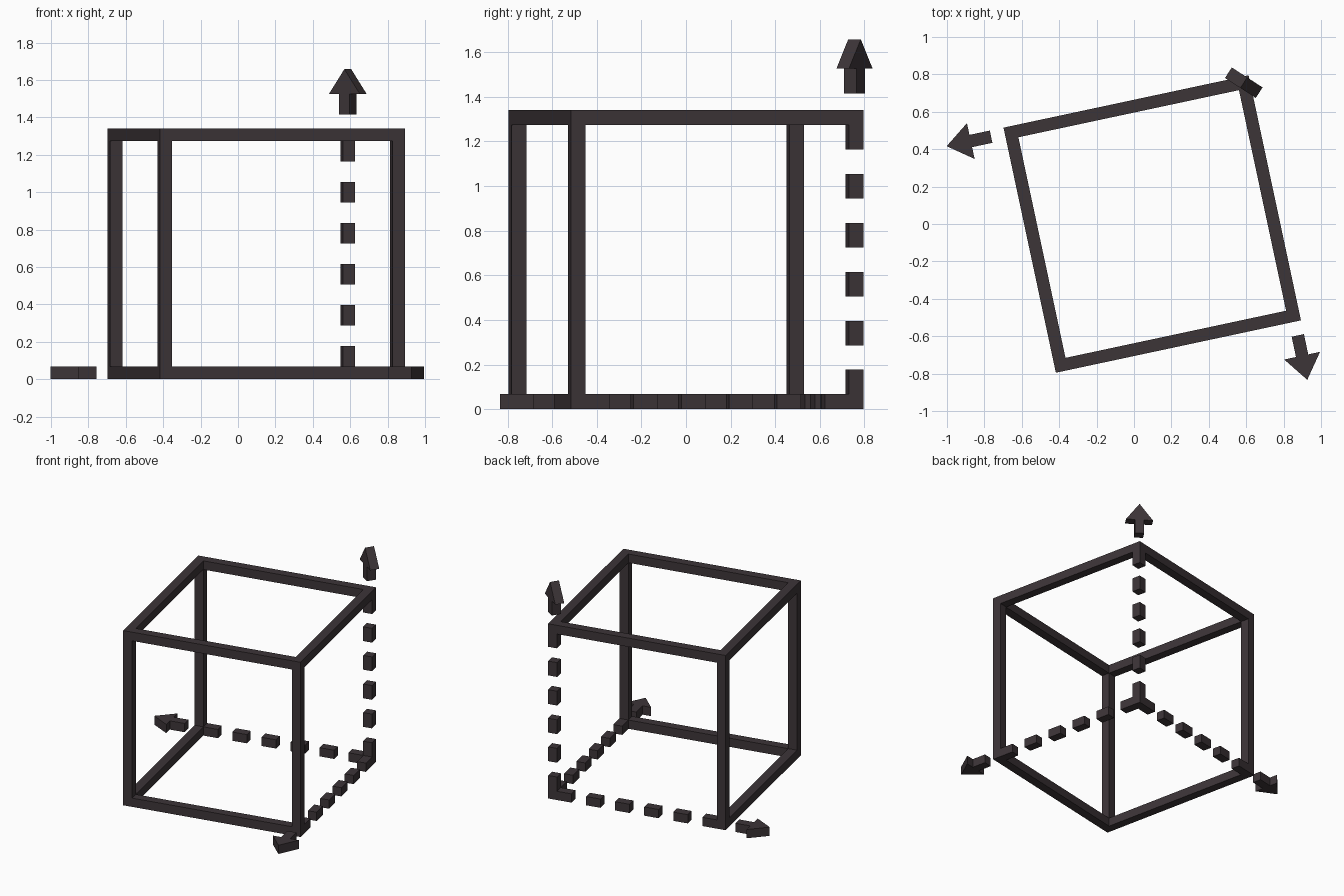
import bpy, bmesh, math
from mathutils import Matrix, Vector

if "Cube" in bpy.data.objects:
    bpy.data.objects.remove(bpy.data.objects["Cube"])

S, T = 1.34, 0.067            # cube size and bar thickness
H = S / 2 - T / 2             # bar centre distance from the cube centre
PLACE = Matrix.Translation((0.0975, 0, S / 2)) @ Matrix.Rotation(math.radians(12.06), 4, 'Z')

mat = bpy.data.materials.new("dark charcoal")
mat.diffuse_color = (0.046, 0.035, 0.039, 1)
mat.use_nodes = True
mat.node_tree.nodes["Principled BSDF"].inputs["Base Color"].default_value = mat.diffuse_color


def finish(bm, name):
    bmesh.ops.recalc_face_normals(bm, faces=bm.faces)
    bm.transform(PLACE)
    me = bpy.data.meshes.new(name)
    bm.to_mesh(me)
    bm.free()
    me.materials.append(mat)
    bpy.context.collection.objects.link(bpy.data.objects.new(name, me))


def bar(bm, axis, a, b, c0, c1):
    """Square bar along an axis from c0 to c1; a, b are the other two coordinates."""
    centre, size = [a, b], [T, T]
    centre.insert(axis, (c0 + c1) / 2)
    size.insert(axis, c1 - c0)
    m = Matrix.Translation(centre) @ Matrix.Diagonal((*size, 1))
    bmesh.ops.create_cube(bm, size=1, matrix=m)


def arrow(name, base, along, across):
    """Flat arrow extruded to the bar thickness."""
    along, across, base = Vector(along), Vector(across).normalized(), Vector(base)
    n = along.cross(across) * T
    tail, neck, tip, w, s = 0.745, 0.856, 0.988, 0.098, T / 2
    pts = [(tail, -s), (neck, -s), (neck, -w), (tip, 0), (neck, w), (neck, s), (tail, s)]
    bm = bmesh.new()
    f = bm.faces.new([bm.verts.new(base + along * p + across * q - n / 2) for p, q in pts])
    ext = bmesh.ops.extrude_face_region(bm, geom=[f])
    bmesh.ops.translate(bm, vec=n, verts=[v for v in ext['geom'] if isinstance(v, bmesh.types.BMVert)])
    finish(bm, name)


I, O = S / 2 - T, S / 2       # inner and outer limits

# solid frame: top ring, two bottom bars, three posts
bm = bmesh.new()
for y, z in ((-H, H), (H, H), (-H, -H)):
    bar(bm, 0, y, z, -O, O)
bar(bm, 1, -H, H, -I, I)
bar(bm, 1, H, H, -I, I)
bar(bm, 1, -H, -H, -I, O)
for x, y in ((-H, -H), (H, -H), (-H, H)):
    bar(bm, 2, x, y, -I, I)
finish(bm, "cube_frame")

# dashed edges meeting at the rear corner
step = 2 * I / 11
for name, axis, a, b, sign in (("dashed_rear_edge", 0, H, -H, -1),
                               ("dashed_side_edge", 1, H, -H, -1),
                               ("dashed_post", 2, H, H, 1)):
    bm = bmesh.new()
    for i in range(0, 11, 2):
        c0 = -I + i * step
        bar(bm, axis, a, b, c0, c0 + step)
    finish(bm, name)
bm = bmesh.new()
bar(bm, 2, H, H, -O, -I)
finish(bm, "dashed_corner")

# axis arrows
arrow("left_arrow", (0, H, -H), (-1, 0, 0), (0, 1, 0))
arrow("front_arrow", (H, 0, -H), (0, -1, 0), (1, 0, 0))
arrow("up_arrow", (H, H, 0), (0, 0, 1), (1, -1, 0))
